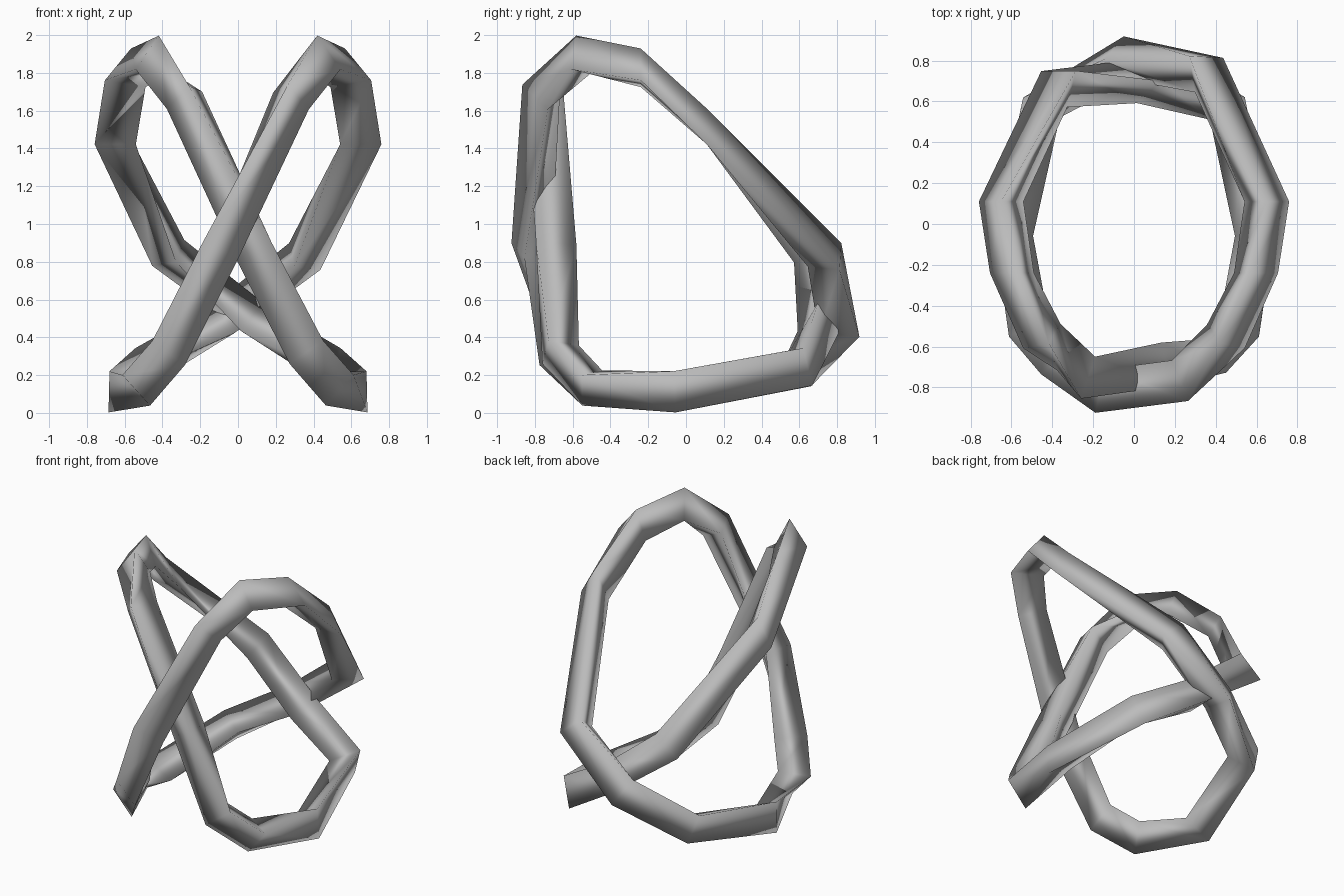
import bpy
import bmesh
from mathutils import Vector, Matrix
from math import radians

cube = bpy.data.objects.get("Cube")
if cube:
    bpy.data.objects.remove(cube, do_unlink=True)

grey = bpy.data.materials.new("plain_grey")
grey.use_nodes = True
colour = (0.5, 0.5, 0.5, 1)
grey.diffuse_color = colour
grey.node_tree.nodes["Principled BSDF"].inputs["Base Color"].default_value = colour

RADIUS = 0.126

# Path of one ring: centre of each bend, and where one corner of its triangular section points
PATH = [
    ((.335, .76, .81), (.04, .09, -.12)),
    ((.65, .11, 1.485), (0, 0, 1)),
    ((.587, -.24, 1.805), (-.02, 0, .12)),
    ((.44, -.56, 1.875), (-.02, -.02, .13)),
    ((.275, -.755, 1.68), (0, -.11, .08)),
    ((-.11, -.83, .87), (-.09, -.09, 0)),
    ((-.343, -.70, .333), (-.09, -.06, .09)),
    ((-.5, -.515, .155), (.03, -.03, -.1)),
    ((-.62, -.06, .11), (-.07, 0, -.115)),
    ((-.46, .60, .25), (-.02, .05, -.11)),
    ((-.07, .81, .465), (0, .11, -.08)),
]
# Bends whose section stands square to the y axis
UPRIGHT = (1, 2)
# The second ring passes inside the first at these bends
INNER = {
    0: (.355, .69, .83),
    4: (.275, -.74, 1.68),
    5: (-.10, -.70, .87),
    6: (-.343, -.685, .333),
    10: (-.06, .70, .48),
}


def make_ring(name, side, moved):
    centres, corners = [], []
    for i, (c, d) in enumerate(PATH):
        c = moved.get(i, c)
        centres.append(Vector((c[0] * side, c[1], c[2])))
        corners.append(Vector((d[0] * side, d[1], d[2])))
    n = len(centres)
    bm = bmesh.new()
    loops = []
    # Triangular section at each bend
    for i, c in enumerate(centres):
        before = (c - centres[i - 1]).normalized()
        after = (centres[(i + 1) % n] - c).normalized()
        tangent = Vector((0, -1, 0)) if i in UPRIGHT else (before + after).normalized()
        d = corners[i]
        d = (d - tangent * d.dot(tangent)).normalized() * RADIUS
        loops.append([bm.verts.new(c + Matrix.Rotation(radians(120 * k), 3, tangent) @ d)
                      for k in range(3)])
    # Join neighbouring sections with the least twist
    for i in range(n):
        a, b = loops[i], loops[(i + 1) % n]
        axis = (centres[(i + 1) % n] - centres[i]).normalized()

        def twist(s):
            total = 0
            for k in range(3):
                v = b[(k + s) % 3].co - a[k].co
                total += (v - axis * v.dot(axis)).length_squared
            return total

        s = min(range(3), key=twist)
        for k in range(3):
            m = (k + 1) % 3
            bm.faces.new((a[k], a[m], b[(m + s) % 3], b[(k + s) % 3]))
    bmesh.ops.recalc_face_normals(bm, faces=bm.faces)
    for f in bm.faces:
        f.smooth = True
    mesh = bpy.data.meshes.new(name)
    bm.to_mesh(mesh)
    bm.free()
    mesh.materials.append(grey)
    obj = bpy.data.objects.new(name, mesh)
    bpy.context.collection.objects.link(obj)


make_ring("outer_ring", 1, {})
make_ring("inner_ring", -1, INNER)
